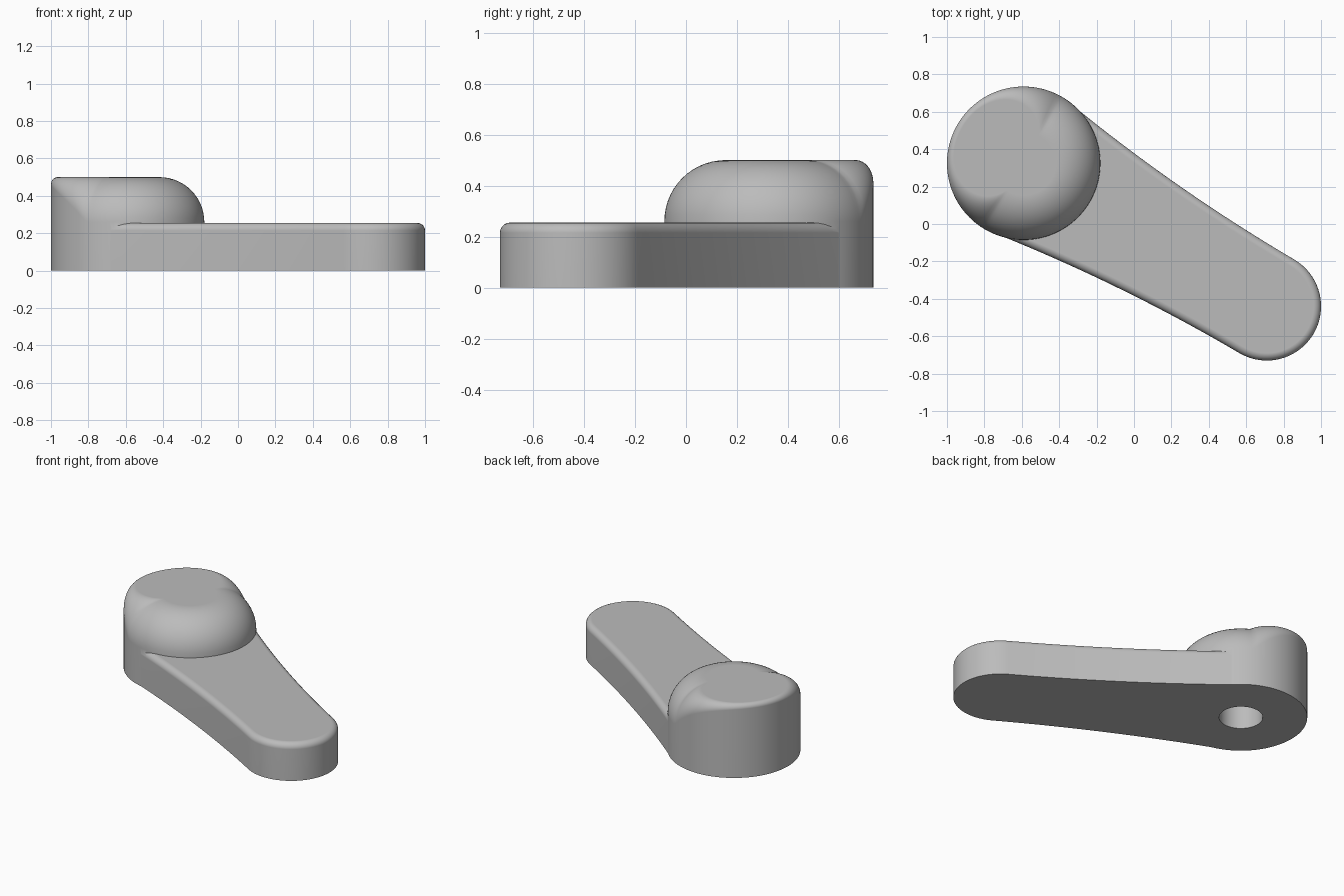
import bpy, bmesh, math
from mathutils import Matrix, Vector

cube = bpy.data.objects.get("Cube")
if cube:
    bpy.data.objects.remove(cube, do_unlink=True)

HUB, TIP = Vector((-0.59, 0.325, 0)), Vector((0.71, -0.44, 0))
HUB_R, TIP_R = 0.41, 0.29
HUB_H, ARM_H = 0.5, 0.255
LENGTH = (TIP - HUB).length
AXIS = math.atan2(TIP.y - HUB.y, TIP.x - HUB.x)

grey = bpy.data.materials.new("plain grey")
grey.use_nodes = True
grey.diffuse_color = (0.5, 0.5, 0.5, 1)
grey.node_tree.nodes["Principled BSDF"].inputs["Base Color"].default_value = (0.5, 0.5, 0.5, 1)


def make_object(name, bm):
    """Turn a bmesh built along +x into an object aligned with the lever."""
    bmesh.ops.recalc_face_normals(bm, faces=bm.faces)
    bm.transform(Matrix.Translation(HUB) @ Matrix.Rotation(AXIS, 4, 'Z'))
    mesh = bpy.data.meshes.new(name)
    bm.to_mesh(mesh)
    bm.free()
    mesh.materials.append(grey)
    obj = bpy.data.objects.new(name, mesh)
    bpy.context.collection.objects.link(obj)
    return obj


# Hub: round post, its top rounding wide toward the arm and tight at the back
def hub_fillet(angle):
    off = abs(math.pi - angle)
    t = min(1, off / math.radians(88))
    return 0.03 + 0.21 * t ** 3


def hub_ring(bm, step, steps, count=128):
    ring = []
    for i in range(count):
        a = 2 * math.pi * i / count
        f = hub_fillet(a)
        if step < 0:
            r, z = HUB_R, 0
        else:
            b = math.pi / 2 * step / steps
            r, z = HUB_R - f + f * math.cos(b), HUB_H - f + f * math.sin(b)
        ring.append(bm.verts.new((r * math.cos(a), r * math.sin(a), z)))
    return ring


bm = bmesh.new()
STEPS = 14
rings = [hub_ring(bm, s, STEPS) for s in range(-1, STEPS + 1)]
for low, high in zip(rings, rings[1:]):
    for i in range(len(low)):
        j = (i + 1) % len(low)
        bm.faces.new((low[i], low[j], high[j], high[i]))
bm.faces.new(rings[0])
bm.faces.new(rings[-1])
hub = make_object("lever_hub", bm)

# Arm: waisted sides ending in a round tip, with a softened top edge
side = [(-0.05, 0.403)]
for i in range(1, 24):
    s = i / 24
    side.append((s * LENGTH, TIP_R + (HUB_R - TIP_R) * (1 - s) ** 2))
tip = [(LENGTH + TIP_R * math.sin(a), TIP_R * math.cos(a))
       for a in (math.pi * i / 40 for i in range(41))]
outline = side + tip + [(x, -y) for x, y in reversed(side)]
bm = bmesh.new()
base = bm.faces.new([bm.verts.new((x, y, 0)) for x, y in outline])
lifted = bmesh.ops.extrude_face_region(bm, geom=[base], use_keep_orig=True)["geom"]
top = [v for v in lifted if isinstance(v, bmesh.types.BMVert)]
bmesh.ops.translate(bm, verts=top, vec=(0, 0, ARM_H))
rim = [e for e in bm.edges if all(v.co.z > 0.1 for v in e.verts)]
bmesh.ops.bevel(bm, geom=rim, offset=0.04, segments=5, profile=0.5,
                affect='EDGES', clamp_overlap=True)
arm = make_object("lever_arm", bm)

# Blind shaft hole under the hub
bm = bmesh.new()
bmesh.ops.create_cone(bm, cap_ends=True, segments=64, radius1=0.135, radius2=0.135,
                      depth=0.5, matrix=Matrix.Identity(4))
hole = make_object("shaft_hole_cutter", bm)

# Join the parts and cut the hole
for cutter, operation in ((arm, 'UNION'), (hole, 'DIFFERENCE')):
    mod = hub.modifiers.new(operation.lower(), 'BOOLEAN')
    mod.object, mod.operation, mod.solver = cutter, operation, 'EXACT'
bpy.ops.object.select_all(action='DESELECT')
hub.select_set(True)
bpy.context.view_layer.objects.active = hub
for mod in list(hub.modifiers):
    bpy.ops.object.modifier_apply(modifier=mod.name)
for part in (arm, hole):
    bpy.data.objects.remove(part, do_unlink=True)
hub.name = "lever"
bpy.ops.object.shade_smooth_by_angle(angle=math.radians(30))
weighted = hub.modifiers.new("weighted_normals", 'WEIGHTED_NORMAL')
weighted.keep_sharp = True
